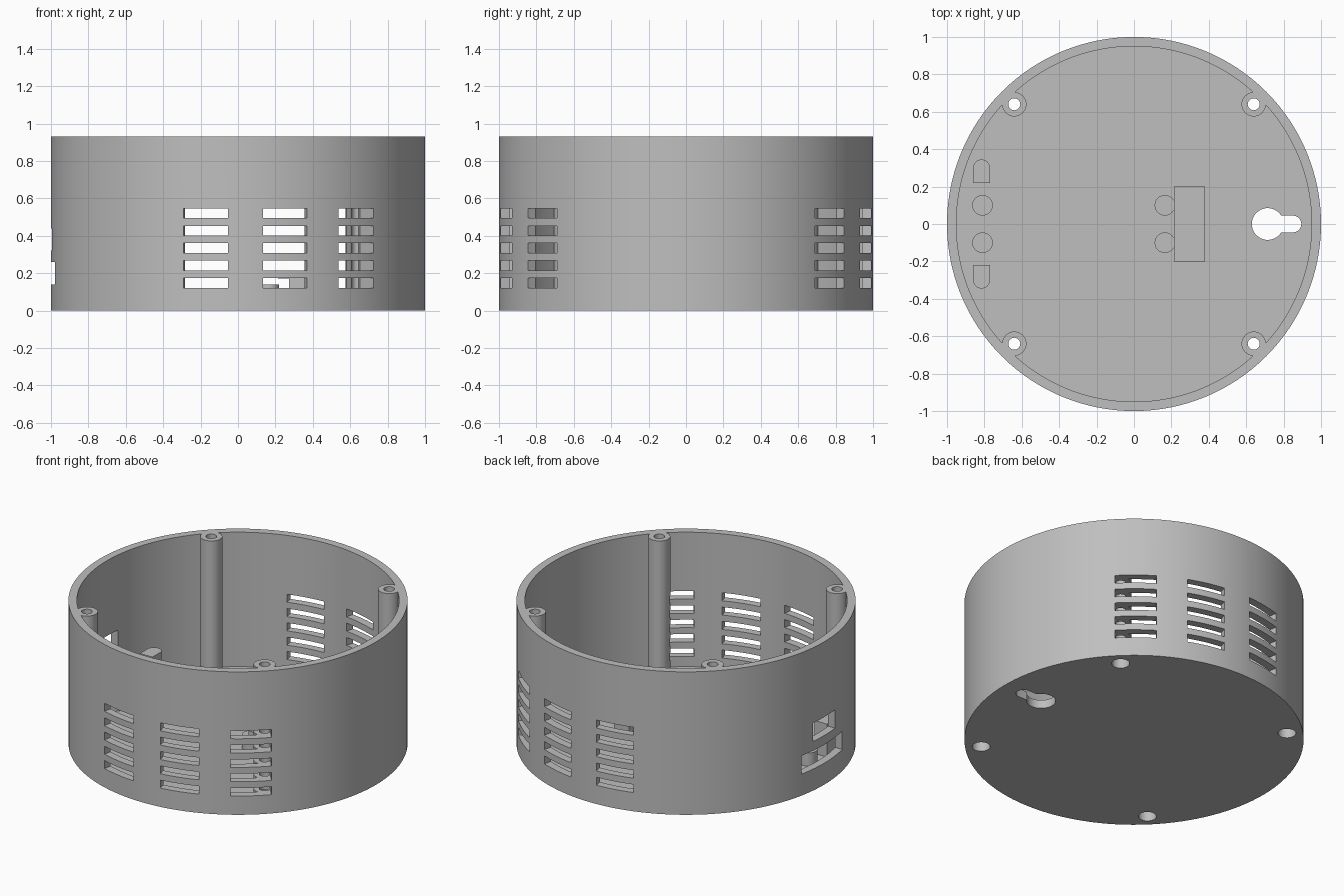
import bpy, bmesh, math
from mathutils import Matrix, Vector

if "Cube" in bpy.data.objects:
    bpy.data.objects.remove(bpy.data.objects["Cube"])

HEIGHT, FLOOR, INNER = 0.93, 0.055, 0.95

grey = bpy.data.materials.new("plain grey plastic")
grey.diffuse_color = (0.52, 0.52, 0.52, 1)
grey.use_nodes = True
grey.node_tree.nodes["Principled BSDF"].inputs["Base Color"].default_value = grey.diffuse_color


def prism(bm, points, z0, z1):
    """Extrude a flat outline from z0 to z1."""
    face = bm.faces.new([bm.verts.new((x, y, z0)) for x, y in points])
    new = bmesh.ops.extrude_face_region(bm, geom=[face])["geom"]
    bmesh.ops.translate(bm, vec=(0, 0, z1 - z0),
                        verts=[v for v in new if isinstance(v, bmesh.types.BMVert)])


def arc(cx, cy, r, a0, a1, n):
    """Points along an arc, angles in degrees, both ends included."""
    return [(cx + r * math.cos(math.radians(a0 + (a1 - a0) * i / n)),
             cy + r * math.sin(math.radians(a0 + (a1 - a0) * i / n))) for i in range(n + 1)]


def disc(bm, cx, cy, r, z0, z1, n=32):
    prism(bm, arc(cx, cy, r, 0, 360, n)[:-1], z0, z1)


def box(bm, x0, x1, y0, y1, z0, z1):
    prism(bm, [(x0, y0), (x1, y0), (x1, y1), (x0, y1)], z0, z1)


def finish(name, bm):
    bmesh.ops.recalc_face_normals(bm, faces=bm.faces)
    mesh = bpy.data.meshes.new(name)
    bm.to_mesh(mesh)
    bm.free()
    mesh.materials.append(grey)
    ob = bpy.data.objects.new(name, mesh)
    bpy.context.collection.objects.link(ob)
    return ob


def boolean(target, bm, operation):
    """Apply a boolean with a temporary helper."""
    helper = finish("helper", bm)
    helper.hide_render = True
    mod = target.modifiers.new("cut", "BOOLEAN")
    mod.operation, mod.solver, mod.object = operation, "EXACT", helper
    mod.use_self = True
    bpy.context.view_layer.objects.active = target
    bpy.ops.object.modifier_apply(modifier=mod.name)
    bpy.data.objects.remove(helper)


def smooth(ob):
    bpy.ops.object.select_all(action="DESELECT")
    ob.select_set(True)
    bpy.context.view_layer.objects.active = ob
    bpy.ops.object.shade_smooth_by_angle(angle=math.radians(30))


# round cup: outer drum with its inside hollowed out
bm = bmesh.new()
disc(bm, 0, 0, 1, 0, HEIGHT, 128)
cup = finish("round_housing", bm)
bm = bmesh.new()
disc(bm, 0, 0, INNER, FLOOR, HEIGHT + 0.1, 128)
boolean(cup, bm, "DIFFERENCE")

# four screw pillars joined to the wall
corners = [(x, y) for x in (-0.64, 0.64) for y in (-0.64, 0.64)]
bm = bmesh.new()
for x, y in corners:
    disc(bm, x, y, 0.065, 0.02, HEIGHT)
boolean(cup, bm, "UNION")

# screw holes with wider recesses underneath
bm = bmesh.new()
for x, y in corners:
    disc(bm, x, y, 0.032, -0.1, HEIGHT + 0.1, 24)
boolean(cup, bm, "DIFFERENCE")
bm = bmesh.new()
for x, y in corners:
    disc(bm, x, y, 0.053, -0.1, 0.1, 24)

# keyhole for hanging on a wall
a = math.degrees(math.asin(0.045 / 0.085))
prism(bm, arc(0.715, 0, 0.085, a, 360 - a, 32) + arc(0.85, 0, 0.045, -90, 90, 12), -0.1, 0.3)

# connector openings in the left wall
box(bm, -1.1, -0.88, -0.21, 0.21, 0.14, 0.26)
box(bm, -1.1, -0.88, -0.113, 0.113, 0.32, 0.44)

# vent slots, three columns of five on the front and on the back
for side in (-1, 1):
    for angle in (-10, 14.7, 39.4):
        t = math.radians(angle)
        out = Vector((math.sin(t), side * math.cos(t)))
        across = Vector((out.y, -out.x)) * 0.121
        corners4 = [out * 0.88 - across, out * 1.1 - across,
                    out * 1.1 + across, out * 0.88 + across]
        for row in range(5):
            z = 0.148 + row * 0.0932
            prism(bm, corners4, z - 0.026, z + 0.026)
boolean(cup, bm, "DIFFERENCE")
smooth(cup)

# low round supports for a circuit board
bm = bmesh.new()
for x in (-0.81, 0.165):
    for y in (-0.1, 0.1):
        disc(bm, x, y, 0.055, FLOOR - 0.01, 0.14, 24)
smooth(finish("board_supports", bm))

# side guides with rounded outer ends
bm = bmesh.new()
for side in (-1, 1):
    outline = [(-0.86, 0.22), (-0.77, 0.22)] + arc(-0.815, 0.3, 0.045, 0, 180, 12)
    prism(bm, [(x, y * side) for x, y in outline], FLOOR - 0.01, 0.27)
smooth(finish("board_guides", bm))

# end stop with a lip over the board
bm = bmesh.new()
profile = [(0.272, FLOOR - 0.01), (0.38, FLOOR - 0.01), (0.38, 0.215),
           (0.215, 0.215), (0.215, 0.172), (0.272, 0.172)]
prism(bm, [(x, -z) for x, z in profile], -0.2, 0.2)
bm.transform(Matrix.Rotation(math.radians(-90), 4, "X"))
finish("board_end_stop", bm)
